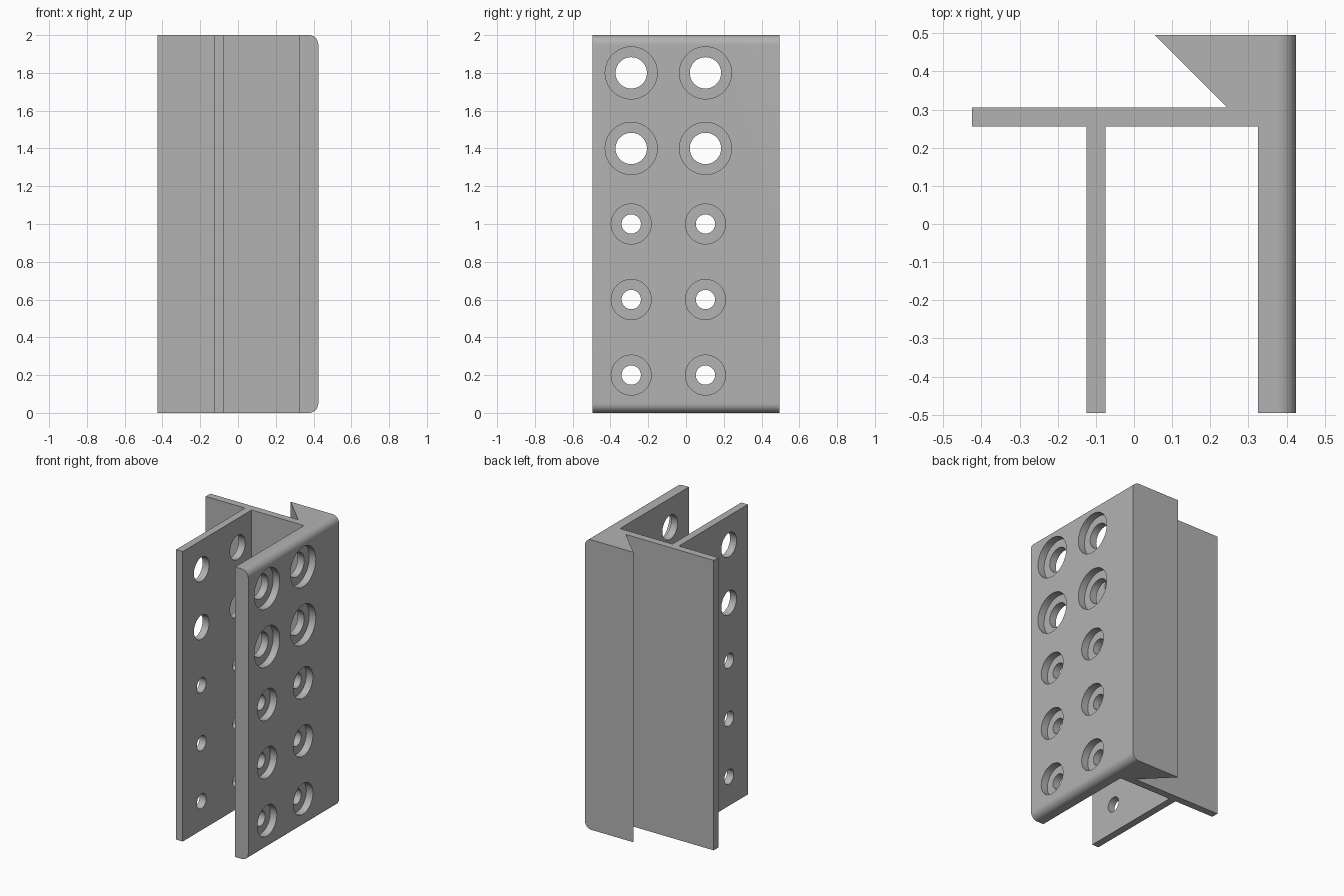
import bpy, bmesh, math
from mathutils import Matrix, Vector

if "Cube" in bpy.data.objects:
    bpy.data.objects.remove(bpy.data.objects["Cube"])

HEIGHT = 2.0
RIGHT = 0.425

steel = bpy.data.materials.new("grey_metal")
steel.diffuse_color = (0.45, 0.45, 0.45, 1)
steel.use_nodes = True
steel.node_tree.nodes["Principled BSDF"].inputs["Base Color"].default_value = steel.diffuse_color


def finish(bm, name):
    bmesh.ops.recalc_face_normals(bm, faces=bm.faces)
    mesh = bpy.data.meshes.new(name)
    bm.to_mesh(mesh)
    bm.free()
    mesh.materials.append(steel)
    obj = bpy.data.objects.new(name, mesh)
    bpy.context.collection.objects.link(obj)
    return obj


# Extruded bracket: thick plate, cross plate, web and dovetail corner
profile = [(RIGHT, -0.495), (RIGHT, 0.495), (0.055, 0.495), (0.245, 0.305),
           (-0.425, 0.305), (-0.425, 0.255), (-0.125, 0.255), (-0.125, -0.495),
           (-0.075, -0.495), (-0.075, 0.255), (0.325, 0.255), (0.325, -0.495)]
bm = bmesh.new()
base = bm.faces.new([bm.verts.new((x, y, 0)) for x, y in profile])
top = bmesh.ops.extrude_face_region(bm, geom=[base])["geom"]
bmesh.ops.translate(bm, vec=(0, 0, HEIGHT),
                    verts=[v for v in top if isinstance(v, bmesh.types.BMVert)])
bmesh.ops.recalc_face_normals(bm, faces=bm.faces)

# Rounded top and bottom edges on the outer side of the thick plate
edges = [e for e in bm.edges
         if all(abs(v.co.x - RIGHT) < 1e-4 for v in e.verts)
         and abs(e.verts[0].co.z - e.verts[1].co.z) < 1e-4]
bmesh.ops.bevel(bm, geom=edges, offset=0.05, segments=10, profile=0.5,
                affect='EDGES')
bracket = finish(bm, "bracket")

# Hole rows: height, through radius, counterbore radius
rows = [(0.2, 0.051, 0.106), (0.6, 0.051, 0.106), (1.0, 0.051, 0.106),
        (1.4, 0.083, 0.138), (1.8, 0.083, 0.138)]
columns = (-0.29, 0.103)


def cutter(name, x0, x1, radius_index):
    """Cylinders along x at every hole position."""
    bm = bmesh.new()
    for row in rows:
        for y in columns:
            place = (Matrix.Translation(Vector(((x0 + x1) / 2, y, row[0])))
                     @ Matrix.Rotation(math.pi / 2, 4, 'Y'))
            bmesh.ops.create_cone(bm, cap_ends=True, segments=48, depth=x1 - x0,
                                  radius1=row[radius_index],
                                  radius2=row[radius_index], matrix=place)
    return finish(bm, name)


# Drill through both plates, then counterbore the outer face
bpy.context.view_layer.objects.active = bracket
bracket.select_set(True)
for tool in (cutter("hole_cutter", -0.3, 0.6, 1),
             cutter("counterbore_cutter", RIGHT - 0.05, 0.6, 2)):
    mod = bracket.modifiers.new(tool.name, 'BOOLEAN')
    mod.operation = 'DIFFERENCE'
    mod.solver = 'EXACT'
    mod.object = tool
    bpy.ops.object.modifier_apply(modifier=mod.name)
    bpy.data.objects.remove(tool)

bpy.ops.object.shade_smooth_by_angle(angle=math.radians(30))
